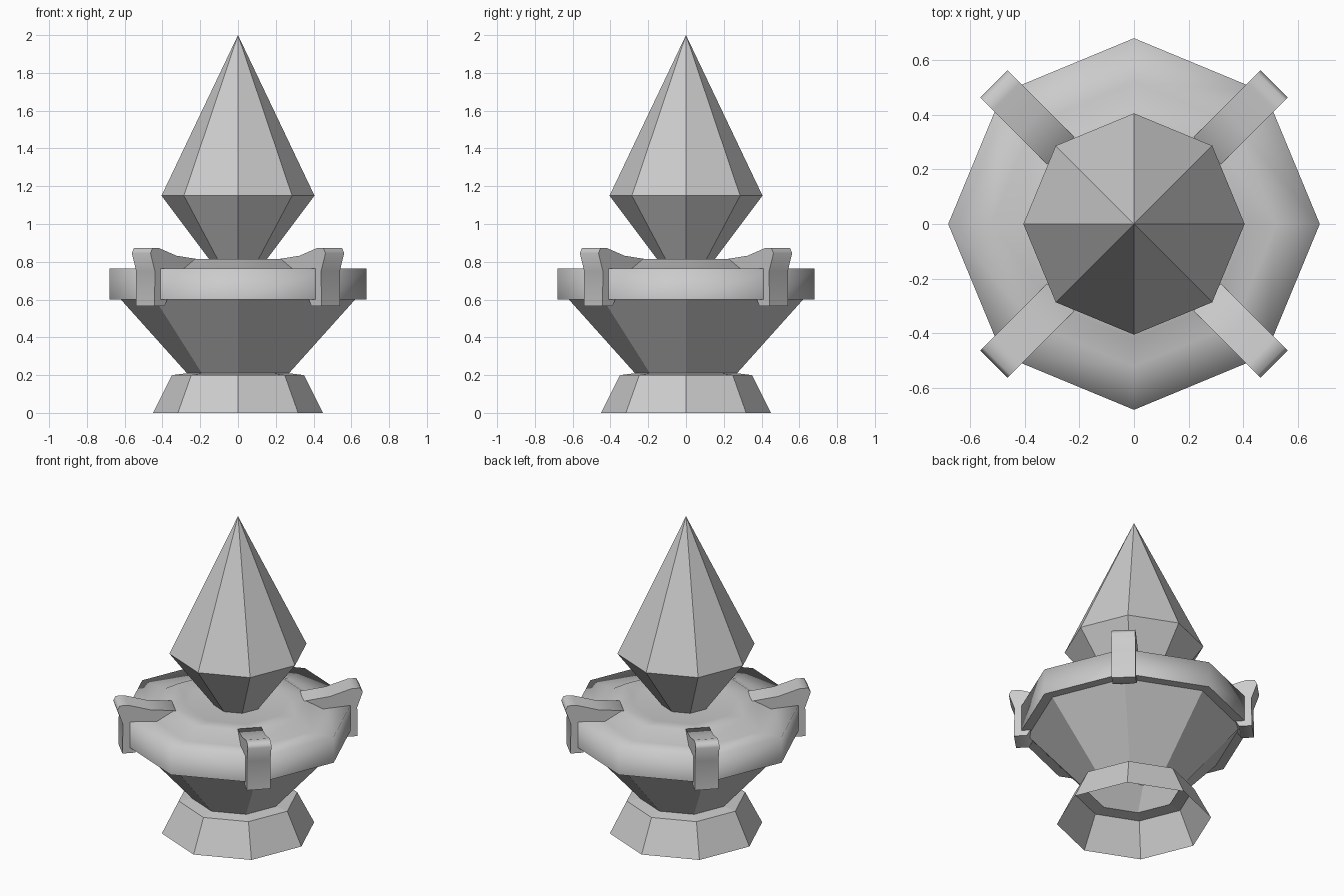
import bpy, bmesh, math
from mathutils import Matrix

if "Cube" in bpy.data.objects:
    bpy.data.objects.remove(bpy.data.objects["Cube"])


def finish(name, bm, smooth_angle=None):
    """Turn a bmesh into an object, flat or smooth below the given angle."""
    bmesh.ops.remove_doubles(bm, verts=bm.verts, dist=1e-5)
    bmesh.ops.recalc_face_normals(bm, faces=bm.faces)
    for f in bm.faces:
        f.smooth = smooth_angle is not None
    if smooth_angle is not None:
        for e in bm.edges:
            e.smooth = len(e.link_faces) == 2 and e.calc_face_angle(0) < math.radians(smooth_angle)
    me = bpy.data.meshes.new(name)
    bm.to_mesh(me)
    bm.free()
    ob = bpy.data.objects.new(name, me)
    bpy.context.collection.objects.link(ob)
    return ob


def lathe(name, profile, smooth_angle=None, sides=8):
    """Spin an (r, z) profile around z with corners on the axes."""
    bm = bmesh.new()
    verts = [bm.verts.new((r, 0, z)) for r, z in profile]
    edges = [bm.edges.new(p) for p in zip(verts, verts[1:])]
    bmesh.ops.spin(bm, geom=verts + edges, cent=(0, 0, 0), axis=(0, 0, 1),
                   angle=2 * math.pi, steps=sides)
    bmesh.ops.remove_doubles(bm, verts=bm.verts, dist=1e-4)
    return finish(name, bm, smooth_angle)


# Hollow foot and faceted bowl with the ledge under the collar
lathe("foot", [(0.45, 0), (0.35, 0.2), (0.27, 0.21)])
lathe("bowl", [(0.27, 0.21), (0.62, 0.6), (0.68, 0.6)])

# Smooth collar: rim wall, shallow groove, raised lip and floor
lathe("collar", [(0.68, 0.6), (0.68, 0.765), (0.52, 0.755), (0.42, 0.815),
                 (0.30, 0.80), (0, 0.80)], smooth_angle=120)

# Crystal with eight facets
lathe("crystal", [(0, 0.79), (0.135, 0.79), (0.405, 1.15), (0, 2.0)])

# Four claws gripping the rim on the diagonals
CLAW = [(0.36, 0.77), (0.38, 0.815), (0.53, 0.832), (0.66, 0.872), (0.71, 0.872),
        (0.725, 0.845), (0.692, 0.75), (0.695, 0.565), (0.62, 0.565),
        (0.60, 0.60), (0.62, 0.70)]
for i in range(4):
    bm = bmesh.new()
    face = bm.faces.new([bm.verts.new((r, -0.07, z)) for r, z in CLAW])
    ext = bmesh.ops.extrude_face_region(bm, geom=[face], use_keep_orig=True)
    bmesh.ops.translate(bm, vec=(0, 0.14, 0),
                        verts=[g for g in ext["geom"] if isinstance(g, bmesh.types.BMVert)])
    bmesh.ops.triangulate(bm, faces=[f for f in bm.faces if len(f.verts) > 4])
    bm.transform(Matrix.Rotation(math.radians(45 + 90 * i), 4, 'Z'))
    finish(f"claw_{i + 1}", bm, smooth_angle=80)
